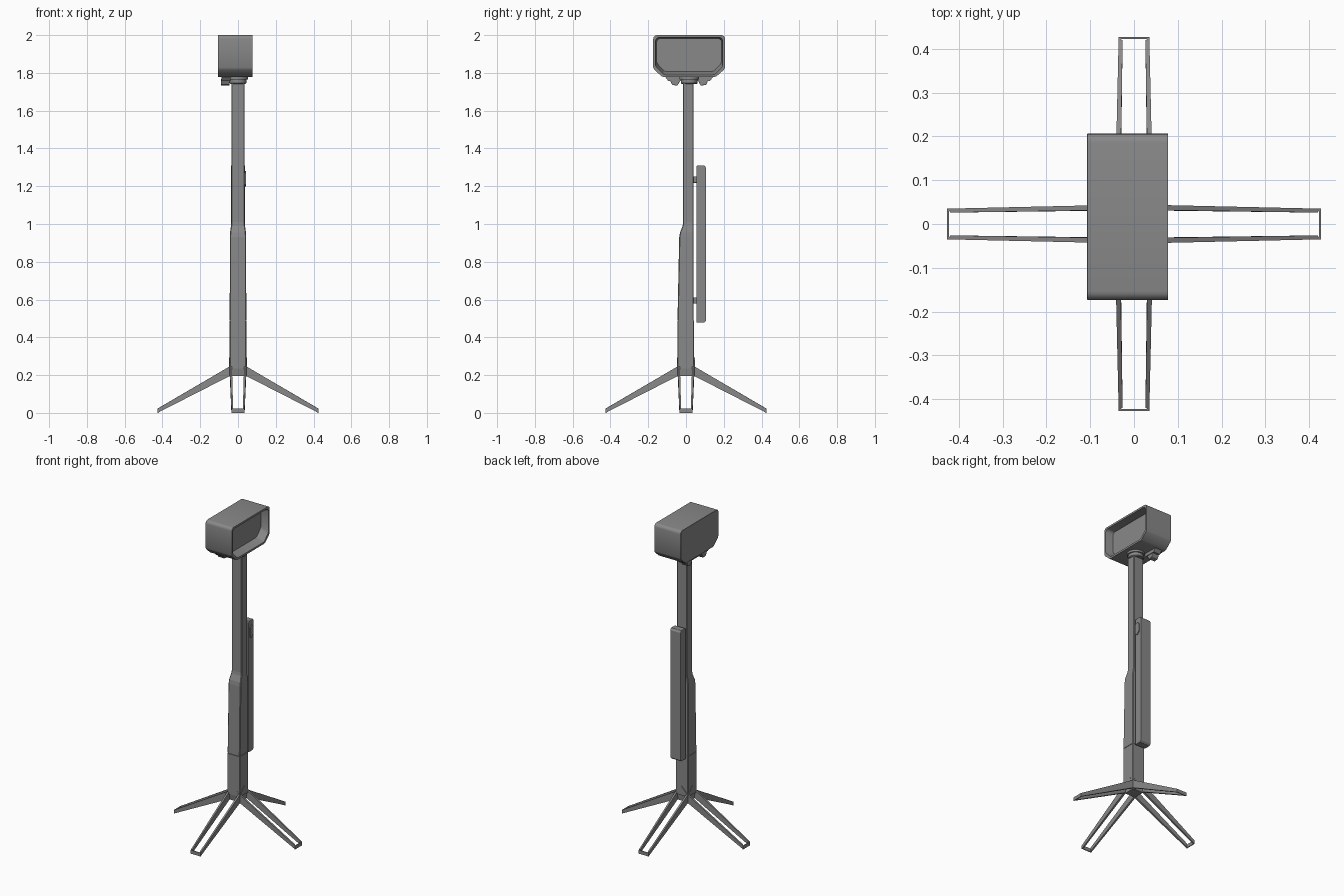
import bpy, bmesh, math
from mathutils import Matrix

if "Cube" in bpy.data.objects:
    bpy.data.objects.remove(bpy.data.objects["Cube"])

dark = bpy.data.materials.new("dark_grey")
dark.diffuse_color = (0.25, 0.25, 0.25, 1)
dark.use_nodes = True
dark.node_tree.nodes["Principled BSDF"].inputs["Base Color"].default_value = dark.diffuse_color


def loft(name, rings, bevel=0.0, smooth=False):
    """Skin a stack of equal-length point rings and cap both ends."""
    bm = bmesh.new()
    vs = [[bm.verts.new(p) for p in r] for r in rings]
    n = len(rings[0])
    for a, b in zip(vs, vs[1:]):
        for i in range(n):
            j = (i + 1) % n
            bm.faces.new((a[i], a[j], b[j], b[i]))
    bm.faces.new(vs[0][::-1])
    bm.faces.new(vs[-1])
    bmesh.ops.recalc_face_normals(bm, faces=bm.faces)
    me = bpy.data.meshes.new(name)
    bm.to_mesh(me)
    bm.free()
    me.materials.append(dark)
    ob = bpy.data.objects.new(name, me)
    bpy.context.collection.objects.link(ob)
    if bevel:
        m = ob.modifiers.new("bevel", 'BEVEL')
        m.width, m.segments = bevel, 2
    if smooth:
        bpy.ops.object.select_all(action='DESELECT')
        ob.select_set(True)
        bpy.context.view_layer.objects.active = ob
        bpy.ops.object.shade_smooth_by_angle(angle=math.radians(30))
    return ob


def section(z, hx, y0, y1, c):
    """Horizontal rectangle with chamfered corners."""
    return [(-hx + c, y0, z), (hx - c, y0, z), (hx, y0 + c, z), (hx, y1 - c, z),
            (hx - c, y1, z), (-hx + c, y1, z), (-hx, y1 - c, z), (-hx, y0 + c, z)]


def box(name, x0, x1, y0, y1, z0, z1, bevel=0.0):
    return loft(name, [[(x0, y0, z), (x1, y0, z), (x1, y1, z), (x0, y1, z)] for z in (z0, z1)], bevel)


def extrude_x(name, profile, x0, x1, bevel=0.0):
    return loft(name, [[(x, y, z) for y, z in profile] for x in (x0, x1)], bevel)


# Hub, battery body and pole
loft("hub", [section(0.195, 0.036, -0.036, 0.036, 0.004),
             section(0.25, 0.044, -0.046, 0.042, 0.003),
             section(0.490, 0.044, -0.046, 0.042, 0.003)])
box("hub_seam", -0.041, 0.041, -0.042, 0.039, 0.486, 0.498)
loft("lower_body", [section(0.493, 0.044, -0.045, 0.041, 0.004),
                    section(0.93, 0.043, -0.036, 0.041, 0.004),
                    section(0.955, 0.042, -0.032, 0.041, 0.004),
                    section(0.99, 0.037, -0.018, 0.041, 0.004),
                    section(1.01, 0.035, -0.015, 0.041, 0.004)])
loft("pole", [section(z, 0.035, -0.015, 0.041, 0.003) for z in (1.0, 1.75)])

# Four open-frame legs with small gables on the hub
for k in range(4):
    parts = []
    for s in (-1, 1):
        parts.append(loft("leg_bar", [
            [(0.034, s * 0.031, 0.20), (0.034, s * 0.044, 0.20),
             (0.034, s * 0.044, 0.252), (0.034, s * 0.032, 0.252)],
            [(0.419, s * 0.026, 0.004), (0.426, s * 0.035, 0.0),
             (0.426, s * 0.035, 0.022), (0.419, s * 0.026, 0.027)]]))
    parts.append(box("leg_tip", 0.422, 0.427, -0.035, 0.035, 0.0, 0.022))
    parts.append(loft("leg_gable", [[(x, -0.040, 0.235), (x, 0.040, 0.235),
                                     (x, 0.040, 0.25), (x, 0, 0.292), (x, -0.040, 0.25)]
                                    for x in (0.03, 0.0465)]))
    for p in parts:
        p.data.transform(Matrix.Rotation(k * math.pi / 2, 4, 'Z'))

# Long rear panel with its clips
extrude_x("rear_panel", [(0.055, 0.478), (0.096, 0.478), (0.106, 0.488), (0.106, 1.298),
                         (0.098, 1.31), (0.060, 1.31), (0.055, 1.304)], -0.036, 0.037, 0.002)
for z in (0.595, 1.235):
    box("panel_clip", -0.02, 0.02, 0.03, 0.06, z - 0.017, z + 0.017, 0.003)
extrude_x("panel_latch", [(0.062, 1.21), (0.075, 1.198), (0.094, 1.22), (0.094, 1.265),
                          (0.08, 1.28), (0.062, 1.27)], 0.03, 0.043)

# Hooded head, open towards +x
CY = 0.0165


def corner(y, z, r, n=4):
    return [(y + r * math.cos(math.pi / 2 * i / n),
             z + r * math.sin(math.pi / 2 * i / n)) for i in range(n + 1)]


def hood(x, i, low=0.0):
    h, t, b, r = 0.19 - i, 2.0 - i, 1.778 + i + low, 0.02
    k = 0.4 * i
    right = [(h - 0.058 + k, b), (h - 0.046 + k, b + 0.003),
             (h - 0.006, b + 0.038), (h, b + 0.05)] + corner(h - r, t - r, r)
    left = [(-y, z) for y, z in reversed(right)]
    return [(x, CY + y, z) for y, z in right + left]


loft("head_hood", [hood(-0.107, 0.001), hood(-0.106, 0), hood(0.078, 0),
                   hood(0.078, 0.012), hood(0.028, 0.018, 0.012)], smooth=True)


def disc(z, r):
    return [(r * math.cos(a * math.tau / 32), CY + r * math.sin(a * math.tau / 32), z) for a in range(32)]


# Swivel collar and underside bracket
loft("head_collar", [disc(1.742, 0.040), disc(1.746, 0.044), disc(1.765, 0.044),
                     disc(1.765, 0.052), disc(1.785, 0.052)], smooth=True)
extrude_x("under_bracket", [(-0.115, 1.785), (-0.095, 1.758), (0.128, 1.758), (0.148, 1.785)],
          -0.088, -0.04)
for s in (-1, 1):
    extrude_x("bracket_foot", [(CY + s * y, z) for y, z in
                               ((0.104, 1.768), (0.09, 1.737), (0.062, 1.732), (0.042, 1.768))],
              -0.09, -0.045, 0.003)
